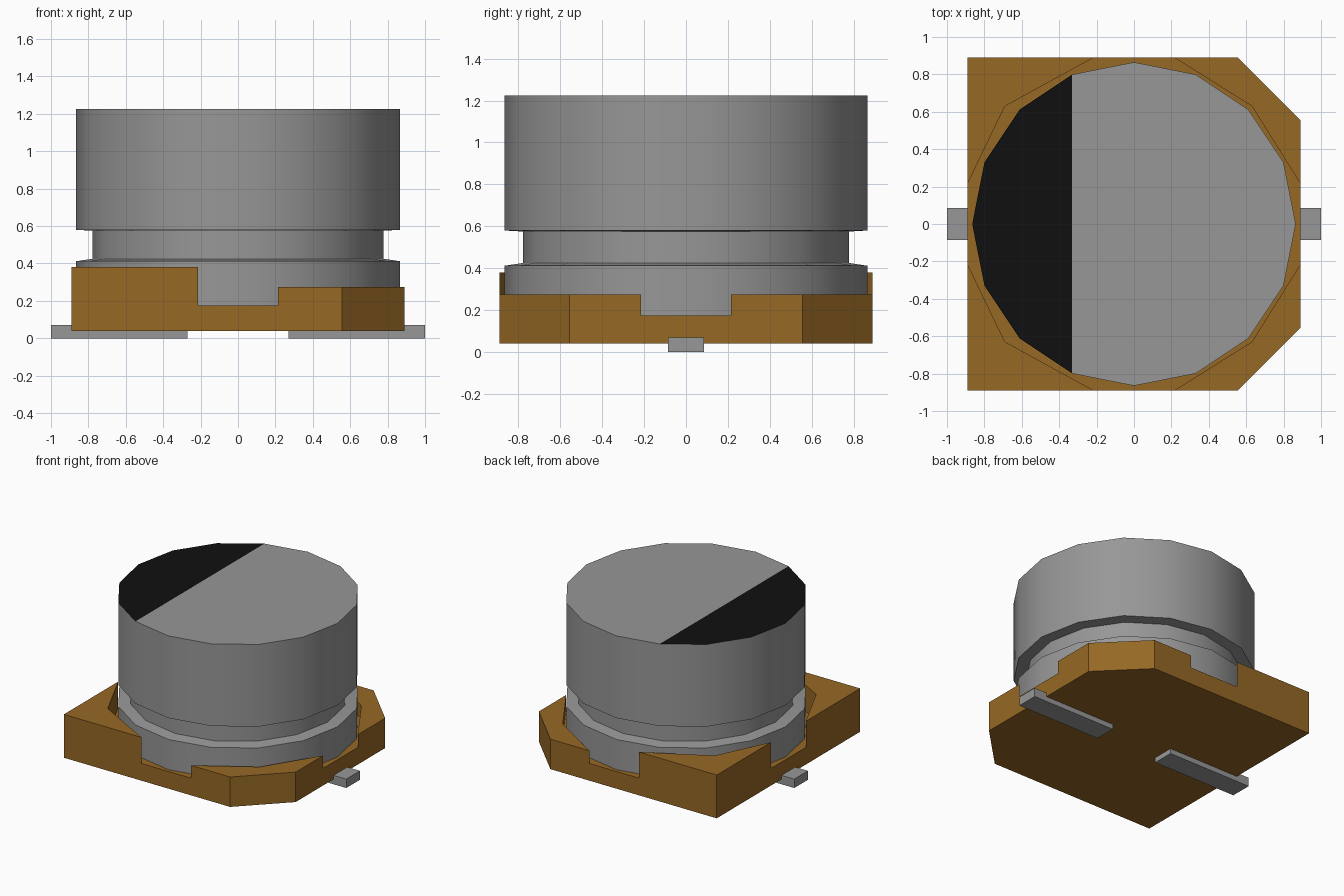
import bpy, bmesh, math

cube = bpy.data.objects.get("Cube")
if cube:
    bpy.data.objects.remove(cube, do_unlink=True)


def material(name, rgb):
    m = bpy.data.materials.new(name)
    m.use_nodes = True
    m.diffuse_color = (*rgb, 1)
    m.node_tree.nodes["Principled BSDF"].inputs["Base Color"].default_value = (*rgb, 1)
    return m


METAL = material("grey metal", (0.31, 0.31, 0.31))
BROWN = material("brown plastic", (0.305, 0.138, 0.018))
BLACK = material("black marking", (0.005, 0.005, 0.005))


def finish(name, bm, *mats):
    bmesh.ops.recalc_face_normals(bm, faces=bm.faces[:])
    mesh = bpy.data.meshes.new(name)
    bm.to_mesh(mesh)
    bm.free()
    for m in mats:
        mesh.materials.append(m)
    ob = bpy.data.objects.new(name, mesh)
    bpy.context.collection.objects.link(ob)
    return ob


# Base: floor slab with four raised corner blocks, right corners chamfered
H, N, BOTTOM, FLOOR = 0.89, 0.215, 0.04, 0.175
bm = bmesh.new()
inner_ring, corners = [], []
for sx, sy in ((1, 1), (-1, 1), (-1, -1), (1, -1)):
    tall = sx < 0
    side = (sx * H, sy * N)
    end = (sx * N, sy * H)
    mid = (sx * (0.69 if tall else 0.63), sy * 0.63)
    outer = [(-H, sy * H)] if tall else [(0.555, sy * H), (H, sy * 0.555)]
    v_side, v_mid, v_end = [bm.verts.new((*p, FLOOR)) for p in (side, mid, end)]
    v_out = [bm.verts.new((*p, FLOOR)) for p in outer]
    ring = [v_side, v_mid, v_end]
    rim = [v_side] + v_out[::-1] + [v_end]
    if sx * sy < 0:
        ring.reverse()
        rim.reverse()
    inner_ring.append((ring, rim))
    corners.append((bm.faces.new([v_side, v_mid, v_end] + v_out), 0.38 if tall else 0.275))
bm.faces.new([v for ring, _ in inner_ring for v in ring])
outline = [v for _, rim in inner_ring for v in rim]
under = [bm.verts.new((v.co.x, v.co.y, BOTTOM)) for v in outline]
bm.faces.new(under[::-1])
for i in range(len(outline)):
    j = (i + 1) % len(outline)
    bm.faces.new([outline[i], under[i], under[j], outline[j]])
bmesh.ops.recalc_face_normals(bm, faces=bm.faces[:])
for face, top in corners:
    raised = bmesh.ops.extrude_face_region(bm, geom=[face])["geom"]
    for v in raised:
        if isinstance(v, bmesh.types.BMVert):
            v.co.z = top
    if face.is_valid:
        bmesh.ops.delete(bm, geom=[face], context="FACES_ONLY")
bmesh.ops.dissolve_limit(bm, angle_limit=0.01, verts=bm.verts[:], edges=bm.edges[:])
finish("base", bm, BROWN)

# Can: sixteen-sided turned profile with a crimp groove
SIDES, R, GROOVE = 16, 0.865, 0.778
profile = [(R, FLOOR - 0.01), (R, 0.412), (GROOVE, 0.425), (GROOVE, 0.575), (R, 0.58), (R, 1.225)]
bm = bmesh.new()
rings = []
for r, z in profile:
    rings.append([bm.verts.new((r * math.cos(math.tau * i / SIDES),
                                r * math.sin(math.tau * i / SIDES), z)) for i in range(SIDES)])
for a, b in zip(rings, rings[1:]):
    for i in range(SIDES):
        j = (i + 1) % SIDES
        bm.faces.new([a[i], a[j], b[j], b[i]])
bm.faces.new(rings[0][::-1])
# Top is split along a chord; the left segment is the black marking
top = rings[-1]
bm.faces.new(top[5:12]).material_index = 1
bm.faces.new(top[11:] + top[:6])
can = finish("can", bm, METAL, BLACK)
bpy.ops.object.select_all(action="DESELECT")
can.select_set(True)
bpy.context.view_layer.objects.active = can
bpy.ops.object.shade_smooth_by_angle(angle=math.radians(30))

# Flat leads on both sides
for name, s in (("left_lead", 1), ("right_lead", -1)):
    bm = bmesh.new()
    bmesh.ops.create_cube(bm, size=1)
    for v in bm.verts:
        v.co.x = s * (0.635 + v.co.x * 0.73)
        v.co.y *= 0.17
        v.co.z = 0.035 + v.co.z * 0.07
    finish(name, bm, METAL)
